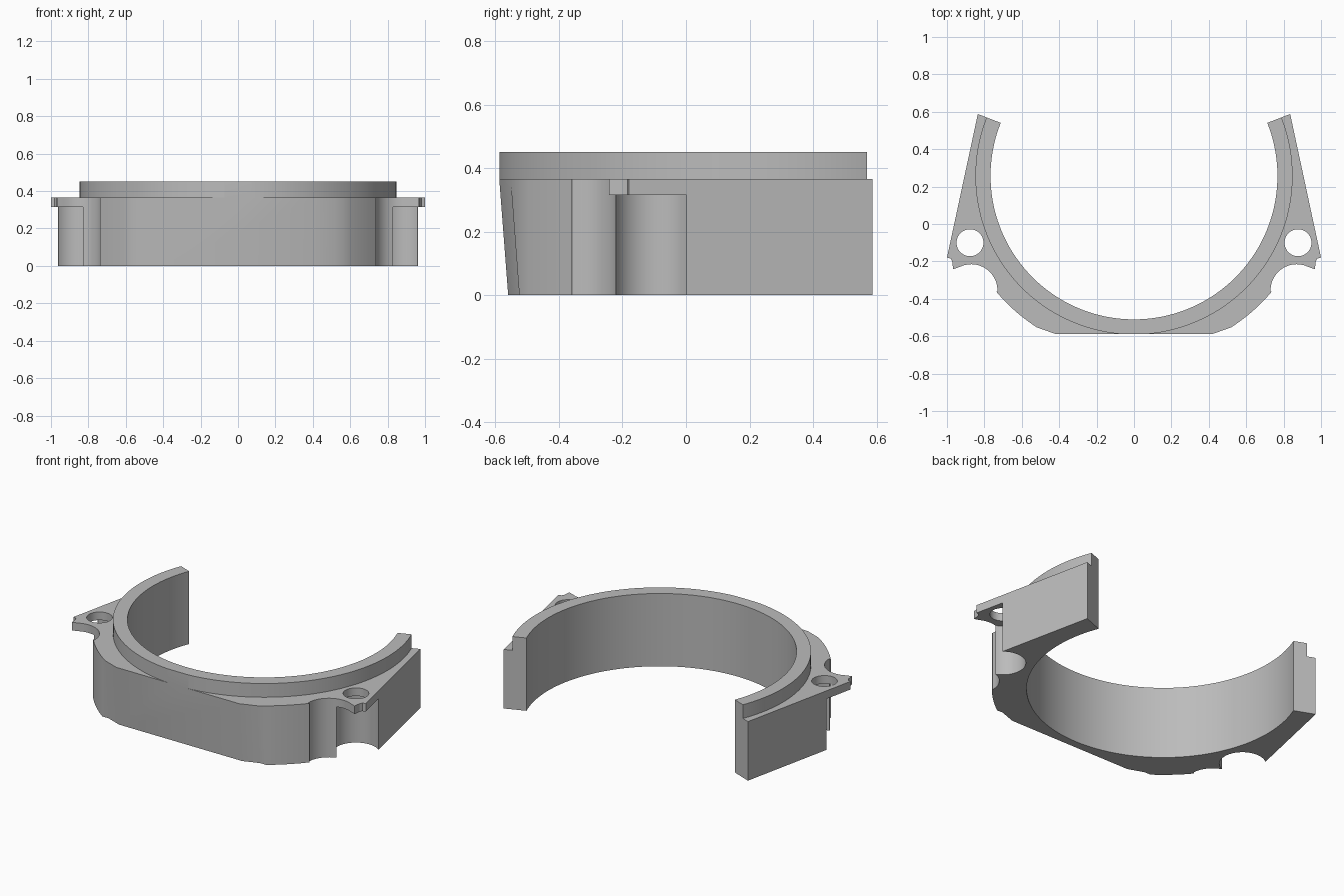
import bpy, bmesh
from math import sin, cos, radians

cube = bpy.data.objects.get("Cube")
if cube:
    bpy.data.objects.remove(cube, do_unlink=True)

CY = 0.257            # centre of the bore
BORE, LIP, REAR = 0.767, 0.848, 0.962
END = 21.7            # angle of the open ends
LEDGE, TOP = 0.365, 0.45
FRONT = -0.588

grey = bpy.data.materials.new("plain grey")
grey.use_nodes = True
grey.diffuse_color = (0.5, 0.5, 0.5, 1)
grey.node_tree.nodes["Principled BSDF"].inputs["Base Color"].default_value = (0.5, 0.5, 0.5, 1)


def arc(cx, cy, r, a0, a1, n):
    return [(cx + r * cos(radians(a0 + (a1 - a0) * i / n)),
             cy + r * sin(radians(a0 + (a1 - a0) * i / n))) for i in range(n + 1)]


def prism(name, outline, levels, lean=0.0):
    """Stack an outline through z levels; lean pulls the front inwards at the base."""
    bm = bmesh.new()
    rings = []
    for k, z in enumerate(levels):
        shift = lean if k == 0 else 0
        rings.append([bm.verts.new((x, y + (shift if y < -0.53 else 0), z)) for x, y in outline])
    n = len(outline)
    for lo, hi in zip(rings, rings[1:]):
        for i in range(n):
            j = (i + 1) % n
            bm.faces.new((lo[i], lo[j], hi[j], hi[i]))
    bm.faces.new(rings[0][::-1])
    bm.faces.new(rings[-1])
    bmesh.ops.recalc_face_normals(bm, faces=bm.faces)
    mesh = bpy.data.meshes.new(name)
    bm.to_mesh(mesh)
    bm.free()
    ob = bpy.data.objects.new(name, mesh)
    mesh.materials.append(grey)
    bpy.context.collection.objects.link(ob)
    return ob


def cut(target, cutter):
    mod = target.modifiers.new("cut", 'BOOLEAN')
    mod.operation, mod.solver, mod.object = 'DIFFERENCE', 'EXACT', cutter
    bpy.context.view_layer.objects.active = target
    bpy.ops.object.modifier_apply(modifier=mod.name)
    bpy.data.objects.remove(cutter, do_unlink=True)


# Left half of the outside: straight wall, ear tip, scallop, rounded corner, flat front
side = [(0.835, 0.588), (1.0, -0.18), (0.98, -0.185), (0.972, -0.2), (0.967, -0.242)]
side += arc(0.87, -0.355, 0.14, 65, 183, 14)
side += arc(0, CY, REAR, -39.8, -57.3, 6)
side += [(0.42, FRONT)]
outline = side + [(-x, y) for x, y in reversed(side)]
outline += arc(0, CY, BORE, 180 - END, 360 + END, 96)
body = prism("bracket_body", outline, (0, LEDGE, TOP), lean=0.028)

# Ledge around the raised lip
ledge = arc(0, CY, LIP, 150, 390, 96) + arc(0, CY, 1.8, 390, 150, 48)
cut(body, prism("ledge_cutter", ledge, (LEDGE, 0.6)))

# Relief under each ear, and its screw hole
for s in (1, -1):
    relief = arc(0.877, -0.1, 0.13, 51, 248, 28) + [(0.828, -0.3), (1.2, -0.3), (1.2, 0.001)]
    cut(body, prism("relief_cutter", [(s * x, y) for x, y in relief], (-0.1, 0.315)))
    hole = arc(0.877, -0.1, 0.072, 0, 352.5, 47)
    cut(body, prism("hole_cutter", [(s * x, y) for x, y in hole], (-0.2, 0.6)))

bpy.ops.object.select_all(action='DESELECT')
body.select_set(True)
bpy.context.view_layer.objects.active = body
bpy.ops.object.shade_smooth_by_angle(angle=radians(20))
